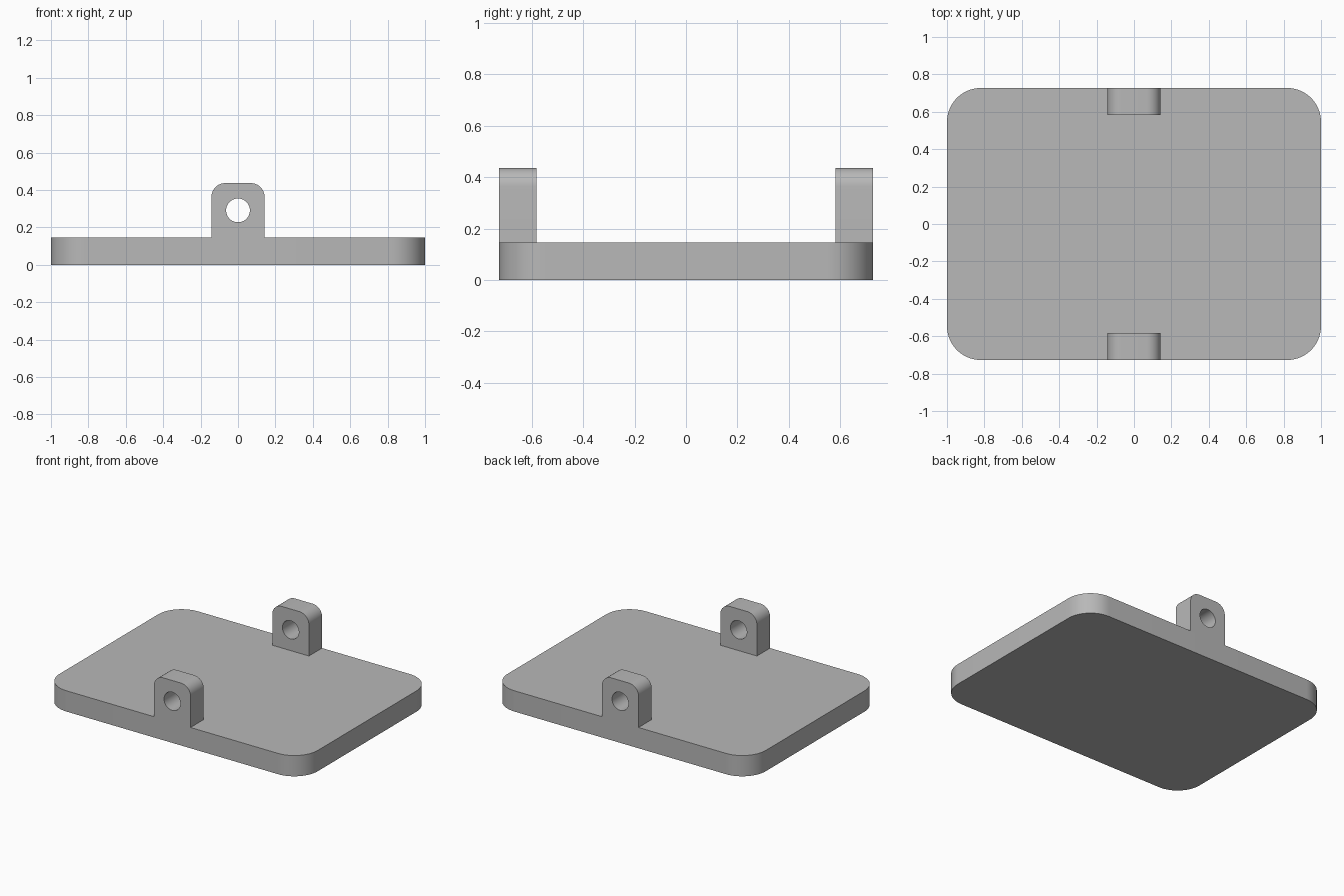
import bpy, bmesh, math
from mathutils import Matrix, Vector

cube = bpy.data.objects.get("Cube")
if cube:
    bpy.data.objects.remove(cube, do_unlink=True)

U = 2 / 55  # design unit: the plate is 55 units wide

grey = bpy.data.materials.new("plain grey")
grey.use_nodes = True
grey.diffuse_color = (0.48, 0.48, 0.48, 1)
grey.node_tree.nodes["Principled BSDF"].inputs["Base Color"].default_value = (0.48, 0.48, 0.48, 1)


def arc(cx, cy, r, start, end, n):
    angles = [math.radians(start + (end - start) * i / n) for i in range(n + 1)]
    return [(cx + r * math.cos(a), cy + r * math.sin(a)) for a in angles]


def extruded(name, loops, depth, matrix):
    """Fill closed outlines (the later ones are holes) and extrude them."""
    bm = bmesh.new()
    for loop in loops:
        vs = [bm.verts.new((x, y, 0)) for x, y in loop]
        for a, b in zip(vs, vs[1:] + vs[:1]):
            bm.edges.new((a, b))
    bmesh.ops.triangle_fill(bm, use_beauty=True, edges=bm.edges[:], normal=Vector((0, 0, 1)))
    ext = bmesh.ops.extrude_face_region(bm, geom=bm.faces[:], use_keep_orig=True)
    moved = [g for g in ext["geom"] if isinstance(g, bmesh.types.BMVert)]
    bmesh.ops.translate(bm, verts=moved, vec=(0, 0, depth))
    bmesh.ops.recalc_face_normals(bm, faces=bm.faces[:])
    bm.transform(matrix)
    mesh = bpy.data.meshes.new(name)
    bm.to_mesh(mesh)
    bm.free()
    mesh.materials.append(grey)
    obj = bpy.data.objects.new(name, mesh)
    bpy.context.collection.objects.link(obj)
    bpy.ops.object.select_all(action="DESELECT")
    obj.select_set(True)
    bpy.context.view_layer.objects.active = obj
    bpy.ops.object.shade_smooth_by_angle(angle=math.radians(30))
    return obj


# Base plate with rounded corners
hx, hy, r = 27.5 * U, 20 * U, 5 * U
outline = []
for sx, sy, start in ((1, 1, 0), (-1, 1, 90), (-1, -1, 180), (1, -1, 270)):
    outline += arc(sx * (hx - r), sy * (hy - r), r, start, start + 90, 16)
extruded("base_plate", [outline], 4 * U, Matrix())

# Upright lugs with rounded tops and a through hole
w, foot, top, lr = 3.9 * U, 4 * U, 12 * U, 2 * U
profile = [(-w, foot), (w, foot)]
profile += arc(w - lr, top - lr, lr, 0, 90, 12)
profile += arc(lr - w, top - lr, lr, 90, 180, 12)
hole = arc(0, 8 * U, 1.75 * U, 0, 360, 40)[:-1]
upright = Matrix.Rotation(math.pi / 2, 4, "X")  # profile depth now runs toward -y
for name, back in (("front_lug", -16 * U), ("back_lug", hy)):
    extruded(name, [profile, hole], 4 * U, Matrix.Translation((0, back, 0)) @ upright)
